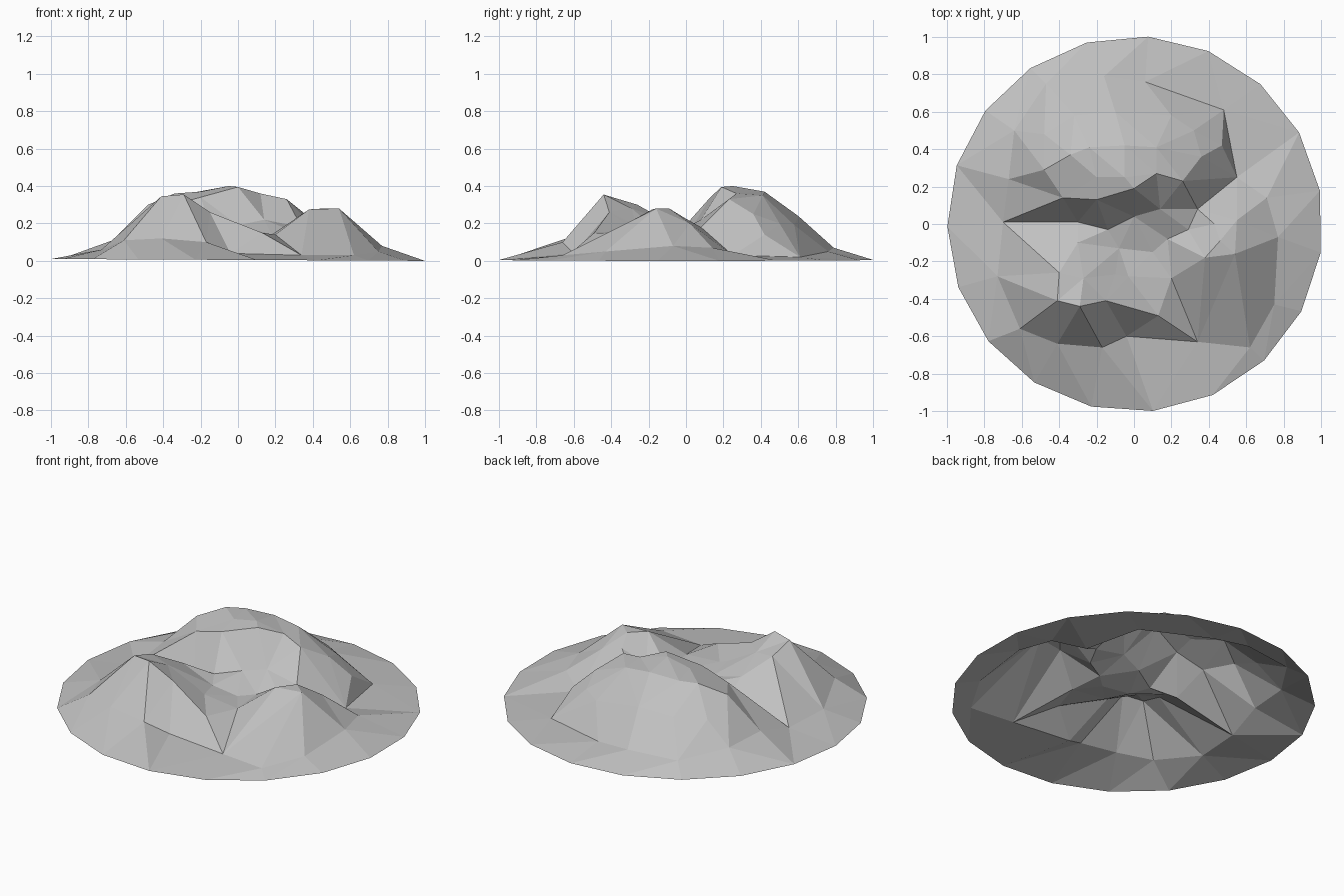
import bpy, bmesh
from math import cos, sin, radians, tau
from mathutils import Vector
from mathutils.geometry import delaunay_2d_cdt

default_cube = bpy.data.objects.get("Cube")
if default_cube:
    bpy.data.objects.remove(default_cube, do_unlink=True)


def make_material(name, colour):
    material = bpy.data.materials.new(name)
    material.use_nodes = True
    material.diffuse_color = colour
    shader = next(n for n in material.node_tree.nodes if n.type == "BSDF_PRINCIPLED")
    shader.inputs["Base Color"].default_value = colour
    shader.inputs["Roughness"].default_value = 0.9
    return material


points, creases = [], []


def add_line(line, closed=False):
    """Add a terrain line; each pair of neighbours becomes a crease.
    A position already used by another line is shared."""
    indices = []
    for x, y, z in line:
        position = Vector((x, y, z))
        match = next((i for i, p in enumerate(points)
                      if (p.xy - position.xy).length < 0.005), None)
        if match is None:
            match = len(points)
            points.append(position)
        indices.append(match)
    creases.extend(zip(indices, indices[1:]))
    if closed:
        creases.append((indices[-1], indices[0]))


def add_spots(spots):
    """Add separate terrain points without creases."""
    for spot in spots:
        add_line([spot])


# Shared corners where several ridges meet
west_tip = (-.7, .01, .05)
north_tip = (.48, .61, .02)
east_gap = (.55, .25, .03)
south_gap = (.34, -.63, .03)
south_foot = (.62, -.66, .03)
west_shoulder = (-.4, -.26, .3)
saddle = (.34, .08, .18)
basin = (.2, -.29, .14)
inner_peak = (.38, -.18, .275)
outer_peak = (.54, -.16, .28)
hollow_head = (-.3, .01, .14)

# Outer rim: a regular polygon, slightly raised on one side
rim_sides = 19
rim_radius = 1.004
rim = []
for side in range(rim_sides):
    angle = radians(86) + tau * side / rim_sides
    rim.append((.006 + rim_radius * cos(angle), rim_radius * sin(angle),
                .005 - .005 * cos(angle)))
add_line(rim, closed=True)

# Foot of the slopes, all around the mound
add_line([
    west_tip, (-.67, .24, .11), (-.64, .5, .1), (-.47, .75, .07),
    (-.16, .79, .07), (.06, .76, .05), north_tip, east_gap,
    (.71, .14, .07), (.77, -.07, .08), (.75, -.43, .05), south_foot,
    south_gap, (-.04, -.6, .04), (-.17, -.66, .1), (-.41, -.64, .12),
    (-.61, -.56, .11), (-.73, -.28, .06)], closed=True)

# Rear hill: front crest, broad top and back slope
add_line([
    west_tip, (-.38, .14, .29), (-.2, .13, .34), (0, .19, .395),
    (.12, .27, .36), (.26, .23, .33), (.36, .36, .25), (.47, .42, .14),
    north_tip])
add_line([(-.67, .24, .11), (-.48, .29, .3), (-.34, .37, .36),
          (-.24, .41, .365), (-.05, .25, .4)])
add_spots([
    (-.05, .42, .37), (.12, .41, .35), (-.1, .6, .24), (.2, .58, .19),
    (-.32, .58, .23), (-.48, .48, .22), (-.2, .25, .37), (.32, .5, .2)])

# Front hill: ridge running down to the gap
add_line([
    west_tip, west_shoulder, (-.41, -.41, .345), (-.29, -.44, .355),
    (-.15, -.41, .26), (.13, -.49, .15), south_gap])
add_spots([(-.27, -.29, .28), (-.1, -.27, .19)])

# Side hill: ridge from the gap over the flat peak to the saddle
add_line([south_gap, basin, inner_peak, outer_peak, south_foot])
add_line([inner_peak, (.46, -.09, .28), (.43, 0, .225), saddle, east_gap])
add_line([(.46, -.09, .28), outer_peak])
add_spots([(.55, .02, .2)])

# Hollow between the hills
add_line([west_tip, hollow_head, (-.14, -.03, .16), (-.08, -.13, .145),
          (.1, -.15, .135), (.18, -.08, .14), (.29, -.03, .16), saddle])
add_line([hollow_head, (-.3, -.1, .21)])
add_spots([(-.03, -.28, .16), (0, .04, .19), (.14, .08, .22)])

# Triangulate the terrain sheet between its creases
flat_points, _, triangles, sources, _, _ = delaunay_2d_cdt(
    [p.xy for p in points], creases, [], 0, 0.0001)
mesh = bpy.data.meshes.new("rocky_mound")
bm = bmesh.new()
for flat, source in zip(flat_points, sources):
    bm.verts.new((flat.x, flat.y, points[source[0]].z))
bm.verts.ensure_lookup_table()
for triangle in triangles:
    face = bm.faces.new([bm.verts[i] for i in triangle])
    face.normal_update()
    if face.normal.z < 0:
        face.normal_flip()
    face.smooth = False
bm.to_mesh(mesh)
bm.free()

mesh.materials.append(make_material("stone_grey", (.53, .53, .53, 1)))
mound = bpy.data.objects.new("rocky_mound", mesh)
bpy.context.collection.objects.link(mound)
